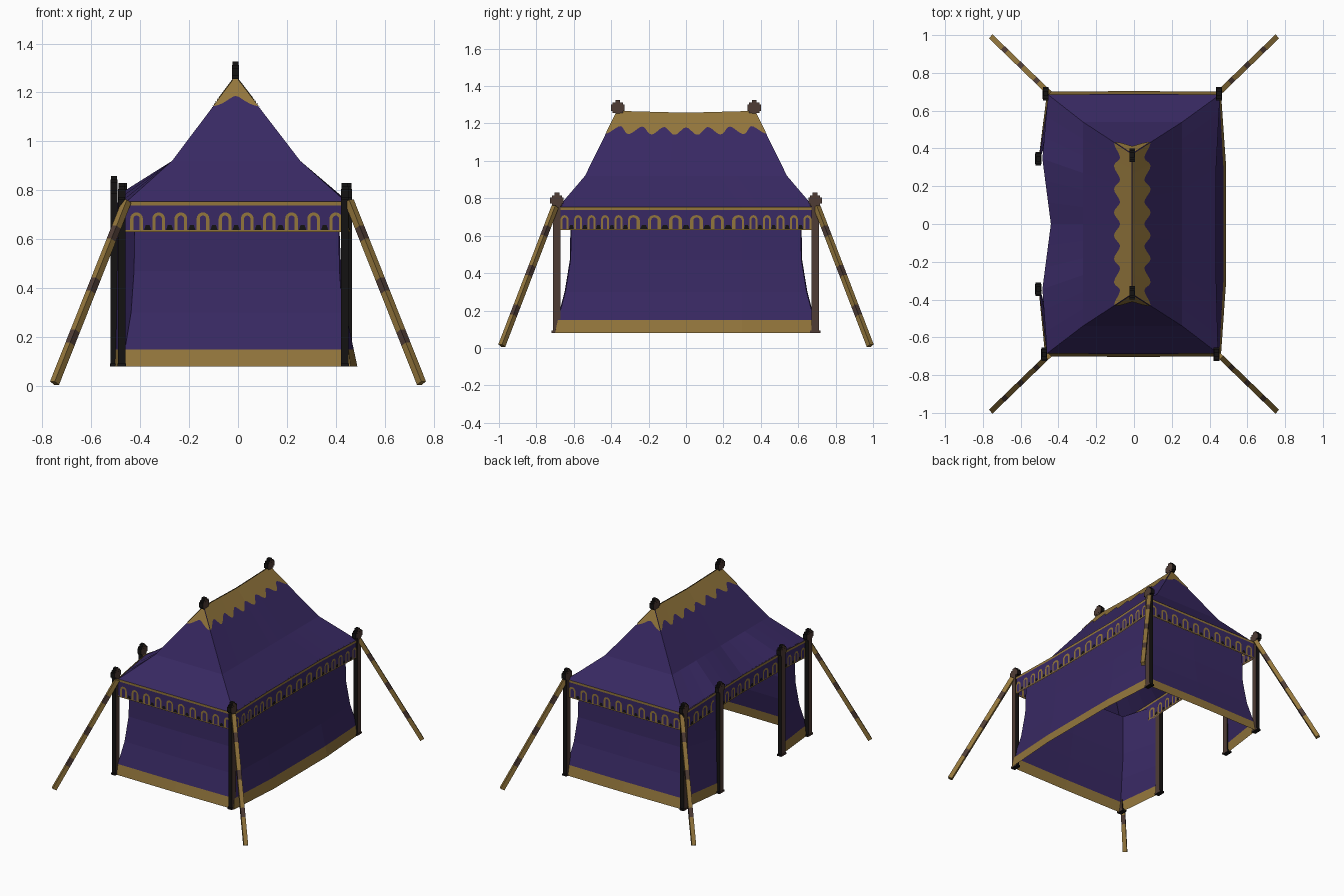
import bpy, bmesh, math
from mathutils import Vector, Matrix

if "Cube" in bpy.data.objects:
    bpy.data.objects.remove(bpy.data.objects["Cube"])

def material(name, rgb):
    m = bpy.data.materials.new(name)
    m.diffuse_color = (*rgb, 1)
    m.use_nodes = True
    m.node_tree.nodes["Principled BSDF"].inputs["Base Color"].default_value = m.diffuse_color
    return m

MATS = [material("purple_cloth", (0.040, 0.022, 0.125)),
        material("gold_trim", (0.29, 0.18, 0.045)),
        material("brown_wood", (0.078, 0.046, 0.036)),
        material("black_wood", (0.007, 0.006, 0.006))]
PURPLE, GOLD, BROWN, BLACK = range(4)

def finish(bm, name):
    me = bpy.data.meshes.new(name)
    bm.to_mesh(me)
    bm.free()
    for m in MATS:
        me.materials.append(m)
    ob = bpy.data.objects.new(name, me)
    bpy.context.collection.objects.link(ob)
    return ob

def grid(bm, rows, mat):
    """Skin rows of points; mat is an index or a rule on the row number."""
    vs = [[bm.verts.new(p) for p in r] for r in rows]
    for j in range(len(vs) - 1):
        for i in range(len(vs[j]) - 1):
            f = bm.faces.new((vs[j][i], vs[j][i + 1], vs[j + 1][i + 1], vs[j + 1][i]))
            f.material_index = mat(j) if callable(mat) else mat

def box(bm, c, size, rot=None, mat=None):
    """Box; without a colour its narrow faces are black and its x faces brown."""
    M = Matrix.Translation(c) @ (rot or Matrix()) @ Matrix.Diagonal((*size, 1))
    vs = bmesh.ops.create_cube(bm, size=1, matrix=M)["verts"]
    for f in {f for v in vs for f in v.link_faces}:
        f.normal_update()
        f.material_index = mat if mat is not None else (BROWN if abs(f.normal.x) > 0.5 else BLACK)

def along(pts, u):
    """Point at fraction u of a polyline with evenly weighted pieces."""
    n = len(pts) - 1
    i = min(int(u * n), n - 1)
    return Vector(pts[i]).lerp(Vector(pts[i + 1]), u * n - i)

# ---- key lines: eaves, mid roof crease and ridge, per side, counter-clockwise
FL, FR, BR, BL = (-.46, -.685, .75), (.445, -.685, .75), (.455, .685, .75), (-.455, .685, .75)
EAVES = [[FL, FR],
         [FR, (.435, -.3, .75), (.435, .3, .75), BR],
         [BR, BL],
         [BL, (-.485, .345, .785), (-.44, 0, .755), (-.485, -.345, .785), FL]]
mFL, mFR, mBR, mBL = (-.27, -.54, .92), (.255, -.54, .92), (.255, .54, .92), (-.27, .54, .92)
MIDS = [[mFL, mFR], [mFR, mBR], [mBR, mBL], [mBL, mFL]]
A, B, S = (-.01, -.37, 1.265), (-.01, .37, 1.265), (-.01, 0, 1.255)
RIDGES = [[A, A], [A, S, B], [B, B], [B, S, A]]

# ---- roof cloth
bm = bmesh.new()
for e, m, r in zip(EAVES, MIDS, RIDGES):
    N = 12
    grid(bm, [[along(l, i / N) for i in range(N + 1)] for l in (e, m, r)], PURPLE)
bmesh.ops.remove_doubles(bm, verts=bm.verts, dist=1e-4)
finish(bm, "roof")

# ---- gold ridge cap with scalloped edge, just above the cloth
bm = bmesh.new()
for k, (m, r) in enumerate(zip(MIDS, RIDGES)):
    bumps = 7 if k % 2 else 1
    N = bumps * 12
    a, b, c = Vector(m[0]), Vector(m[1]), Vector(r[0])
    off = (b - a).cross(c - a).normalized() * 0.004
    top, low = [], []
    for i in range(N + 1):
        u = i / N
        t = 0.295 + 0.06 * math.cos(2 * math.pi * bumps * u)
        p, q = along(r, u), along(m, u)
        top.append(p + off)
        low.append(p.lerp(q, t) + off)
    grid(bm, [low, top], GOLD)
finish(bm, "ridge_cap")

# ---- valance hanging from the eaves, with arches, wedges and edge lines
cloth, trim = bmesh.new(), bmesh.new()
for e, count in zip(EAVES, (10, 16, 10, 16)):
    N = 12
    line = [along(e, i / N) for i in range(N + 1)]
    grid(cloth, [[p + Vector((0, 0, z)) for p in line] for z in (-.118, 0)], PURPLE)
    d = (Vector(e[-1]) - Vector(e[0])).normalized()
    out = Vector((d.y, -d.x, 0))
    length = (Vector(e[-1]) - Vector(e[0])).length
    for o in (.004, -.004):
        def at(s, z):
            return along(e, min(max(s / length, 0), 1)) + out * o + Vector((0, 0, z))
        def band(z0, z1):
            grid(trim, [[at(length * i / N, z) for i in range(N + 1)] for z in (z0, z1)], GOLD)
        band(-.012, .004)
        band(-.120, -.113)
        pitch = length / count
        for n in range(count):
            s = pitch * (n + .5)
            # arch: two legs joined by a half ring
            arcs = []
            for rad in (.013, .026):
                arc = [at(s - rad, -.115)]
                arc += [at(s - rad * math.cos(math.pi * i / 8),
                           -.066 + rad * math.sin(math.pi * i / 8)) for i in range(9)]
                arcs.append(arc + [at(s + rad, -.115)])
            grid(trim, arcs, GOLD)
            # dark wedge between arches
            w = s + pitch / 2
            if n < count - 1:
                grid(trim, [[at(w - .015, -.113), at(w + .015, -.113)],
                            [at(w - .008, -.092), at(w + .008, -.092)]], BLACK)
finish(cloth, "valance")
finish(trim, "valance_trim")

# ---- walls: flared rings (height, half x, half y), gold below the first ring
RINGS = [(.08, .46, .70), (.15, .452, .685), (.30, .427, .645), (.47, .415, .617), (.75, .41, .612)]
bm = bmesh.new()
rows = {k: [] for k in ("front", "back", "right", "left_a", "left_b")}
for j, (z, x, y) in enumerate(RINGS):
    bulge = .028 * (1 - j / 4)
    rows["front"].append([(-x - .01, -y, z), (0, -y - .004, z), (x, -y, z)])
    rows["back"].append([(x, y, z), (0, y + .004, z), (-x, y, z)])
    rows["right"].append([(x, -y, z), (x + bulge, -.3, z), (x + bulge, .3, z), (x, y, z)])
    door = -.505 + .002 * j
    rows["left_a"].append([(door, -.345, z), (-x - .01, -y, z)])
    rows["left_b"].append([(-x, y, z), (door, .345, z)])
for r in rows.values():
    grid(bm, r, lambda j: GOLD if j == 0 else PURPLE)
bmesh.ops.remove_doubles(bm, verts=bm.verts, dist=1e-4)
finish(bm, "walls")

# ---- posts with cross-shaped finials
def finial(bm, x, y, z):
    box(bm, (x, y, z), (.03, .072, .034))
    box(bm, (x, y, z), (.028, .054, .056))
    box(bm, (x, y, z), (.026, .026, .084))

for name, x, y, top in (("front_left_post", -.475, -.69, .83), ("front_right_post", .437, -.69, .83),
                        ("back_right_post", .45, .69, .83), ("back_left_post", -.467, .69, .83),
                        ("front_door_post", -.507, -.345, .858), ("back_door_post", -.507, .345, .858)):
    bm = bmesh.new()
    box(bm, (x, y, (.08 + top - .04) / 2), (.03, .04, top - .12))
    box(bm, (x, y, .086), (.034, .056, .012))
    finial(bm, x, y, top - .042)
    finish(bm, name)
for name, y in (("front_ridge_finial", -.365), ("back_ridge_finial", .365)):
    bm = bmesh.new()
    finial(bm, -.01, y, 1.284)
    finish(bm, name)

# ---- guy ropes with darker bands
for sx in (-1, 1):
    for sy in (-1, 1):
        bm = bmesh.new()
        a, b = Vector((sx * .455, sy * .70, .755)), Vector((sx * .75, sy * .985, .012))
        rot = (b - a).to_track_quat("Z", "Y").to_matrix().to_4x4()
        N = 14
        for i in range(N):
            box(bm, a.lerp(b, (i + .5) / N), (.028, .028, (b - a).length / N), rot,
                BROWN if i % 4 == 2 else GOLD)
        finish(bm, "guy_rope")
